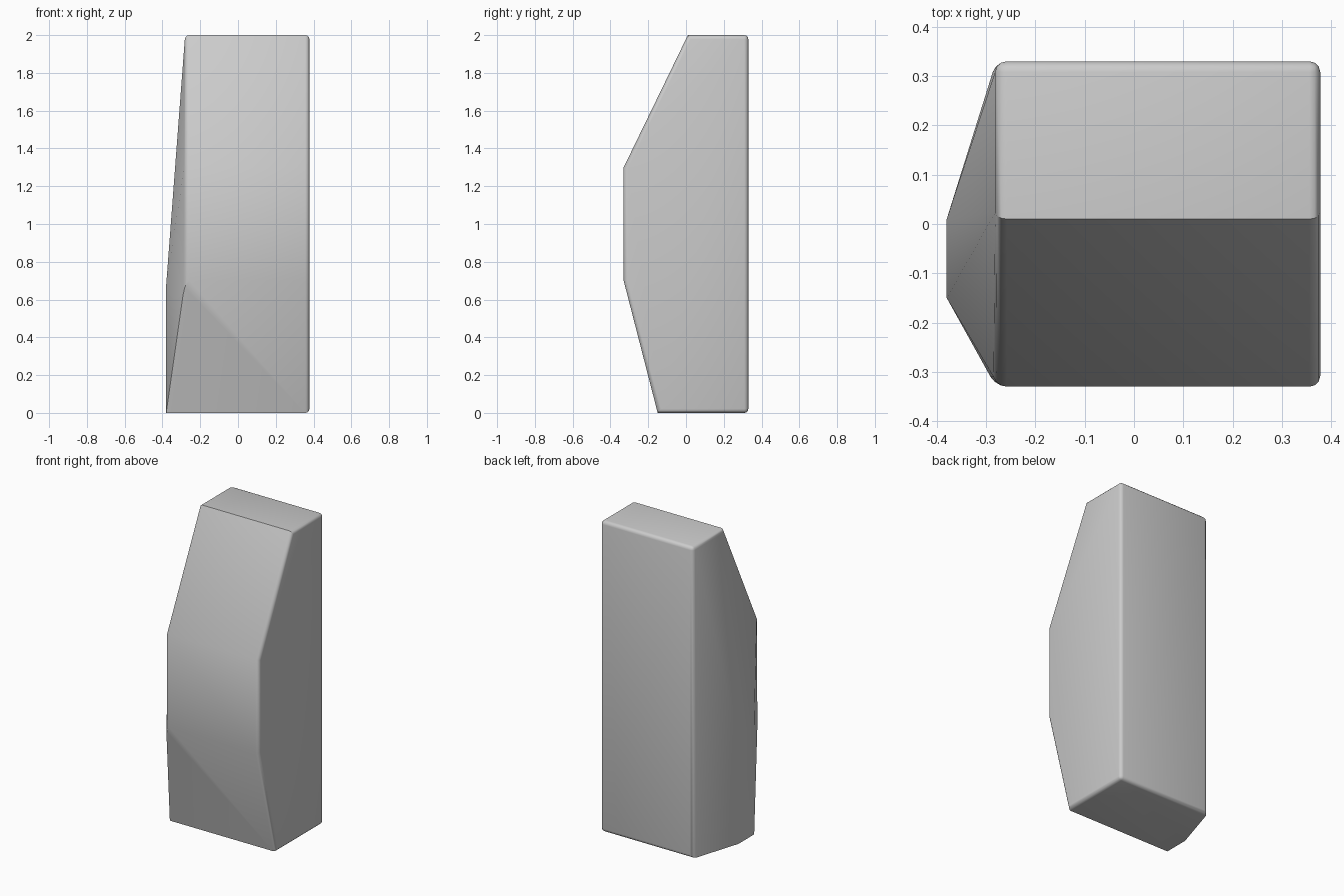
import bpy, bmesh, math

cube = bpy.data.objects.get("Cube")
if cube:
    bpy.data.objects.remove(cube, do_unlink=True)

# Plain stone grey
grey = bpy.data.materials.new("plain grey")
grey.use_nodes = True
colour = (0.6, 0.6, 0.6, 1)
grey.diffuse_color = colour
grey.node_tree.nodes["Principled BSDF"].inputs["Base Color"].default_value = colour

RIGHT, LEFT, BULGE, BACK = -0.28, 0.378, -0.38, 0.33
FRONT_TOP, FRONT_BOTTOM = 0.01, -0.15

# Side outline as (y, z): faceted front, straight back
outline = [(BACK, 0), (BACK, 2), (FRONT_TOP, 2), (-BACK, 1.3), (-BACK, 0.7)]
points = [(x, y, z) for x in (RIGHT, LEFT) for y, z in outline]
points.append((LEFT, FRONT_BOTTOM, 0))
# Raised flat patch at the foot of the right side
points += [(BULGE, y, z) for y in (FRONT_BOTTOM, FRONT_TOP) for z in (0, 0.68)]

bm = bmesh.new()
for p in points:
    bm.verts.new(p)
bmesh.ops.convex_hull(bm, input=bm.verts[:])
bmesh.ops.dissolve_limit(bm, angle_limit=math.radians(1),
                         verts=bm.verts[:], edges=bm.edges[:])


# Soften the rims of the back and of both sides
def on_rim(edge):
    a, b = (v.co for v in edge.verts)
    return any(abs(a[i] - k) < 1e-4 and abs(b[i] - k) < 1e-4
               for i, k in ((0, LEFT), (0, RIGHT), (1, BACK)))


bmesh.ops.bevel(bm, geom=[e for e in bm.edges if on_rim(e)], offset=0.022,
                segments=3, profile=0.5, affect='EDGES', clamp_overlap=True)
bmesh.ops.recalc_face_normals(bm, faces=bm.faces[:])

mesh = bpy.data.meshes.new("faceted_block")
bm.to_mesh(mesh)
bm.free()
mesh.materials.append(grey)
block = bpy.data.objects.new("faceted_block", mesh)
bpy.context.collection.objects.link(block)

bpy.ops.object.select_all(action='DESELECT')
block.select_set(True)
bpy.context.view_layer.objects.active = block
bpy.ops.object.shade_smooth_by_angle(angle=math.radians(32))
